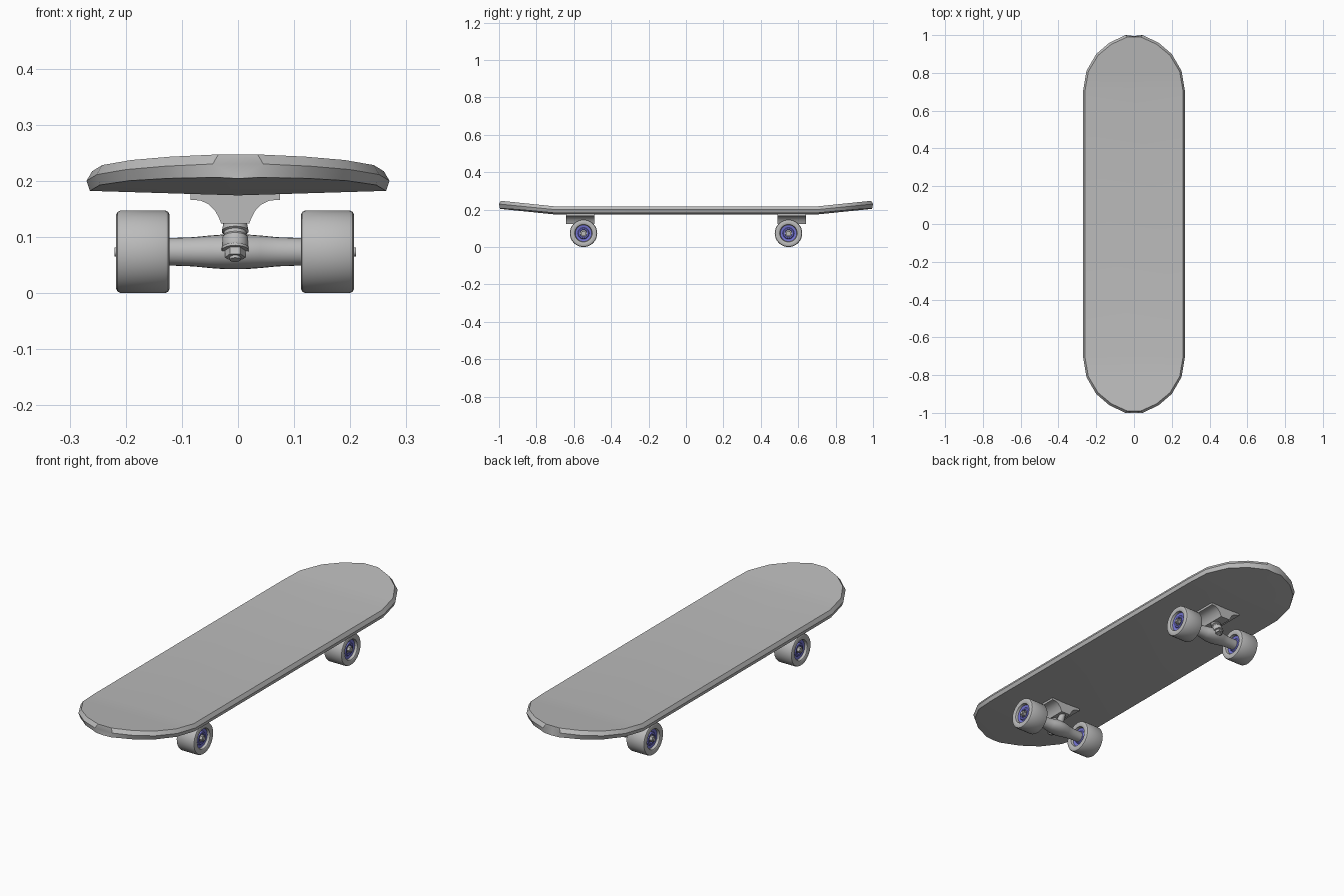
import bpy, bmesh, math
from mathutils import Vector, Matrix

cube = bpy.data.objects.get("Cube")
if cube:
    bpy.data.objects.remove(cube)


def material(name, color):
    m = bpy.data.materials.new(name)
    m.use_nodes = True
    m.diffuse_color = (*color, 1)
    m.node_tree.nodes["Principled BSDF"].inputs["Base Color"].default_value = (*color, 1)
    return m


GREY = material("light_grey", (0.5, 0.5, 0.5))
BLUE = material("hub_blue", (0.18, 0.18, 0.66))
parts = []


def loft(name, rings, mat, matrix=Matrix()):
    """Skin a list of equal-length rings and close both ends."""
    bm = bmesh.new()
    loops = [[bm.verts.new(matrix @ Vector(p)) for p in ring] for ring in rings]
    n = len(loops[0])
    for a, b in zip(loops, loops[1:]):
        for i in range(n):
            j = (i + 1) % n
            bm.faces.new((a[i], a[j], b[j], b[i]))
    bm.faces.new(loops[0])
    bm.faces.new(loops[-1])
    bmesh.ops.recalc_face_normals(bm, faces=bm.faces)
    mesh = bpy.data.meshes.new(name)
    bm.to_mesh(mesh)
    bm.free()
    mesh.materials.append(mat)
    obj = bpy.data.objects.new(name, mesh)
    bpy.context.collection.objects.link(obj)
    parts.append(obj)


def ellipse(x, ry, rz, cy=0, cz=0, n=24):
    turn = [math.tau * i / n for i in range(n)]
    return [(x, cy + ry * math.cos(t), cz + rz * math.sin(t)) for t in turn]


def lathe(name, profile, mat, matrix, n=24):
    """Turn (distance, radius) pairs around the local x axis."""
    loft(name, [ellipse(d, r, r, n=n) for d, r in profile], mat, matrix)


def along(start, end):
    """Matrix that lays the local x axis from start towards end."""
    start, end = Vector(start), Vector(end)
    turn = (end - start).to_track_quat('X', 'Z').to_matrix().to_4x4()
    return Matrix.Translation(start) @ turn


def mirrored(half):
    return half + [(-d, r) for d, r in reversed(half)]


# Deck: straight middle, rounded and upturned ends, rim widest at mid height
half_deck = [(0.7, 0.27), (0.81, 0.252), (0.9, 0.2), (0.96, 0.13), (1.0, 0.045)]
stations = [(-y, w) for y, w in reversed(half_deck)] + half_deck
rings = []
for y, w in stations:
    f = (abs(y) - 0.7) / 0.3
    side = math.copysign(f, y)
    rise = 0.03 * f
    yb, yt = y - 0.005 * side, y - 0.01 * side
    low = 0.175 + 0.026 * w + rise
    rings.append([(-w + 0.006, yb, low), (0, yb, 0.174 + rise), (w - 0.006, yb, low),
                  (w, y, 0.2 + rise), (w - 0.01, yt, 0.217 + rise),
                  (0, yt, 0.217 + rise), (-w + 0.01, yt, 0.217 + rise), (-w, y, 0.2 + rise)])
loft("deck", rings, GREY)

# Shared profiles
tyre = mirrored([(-0.03, 0.044), (-0.045, 0.047), (-0.0475, 0.051), (-0.0475, 0.066),
                 (-0.045, 0.071), (-0.04, 0.0735)])
hub = mirrored([(-0.03, 0.018), (-0.037, 0.02), (-0.037, 0.027), (-0.032, 0.031),
                (-0.034, 0.0435)])
half_plate = [(0.08, 0.182), (0.08, 0.166), (0.062, 0.165), (0.047, 0.158),
              (0.036, 0.147), (0.029, 0.134), (0.025, 0.124)]
plate = half_plate + [(-x, z) for x, z in reversed(half_plate)]
half_hanger = [(0.13, 0.024, 0.024), (0.075, 0.026, 0.026), (0.045, 0.033, 0.029),
               (0.018, 0.042, 0.031)]
hanger = half_hanger + [(-x, a, b) for x, a, b in reversed(half_hanger)]

X0, AXLE_Z = -0.005, 0.0735
for end, s in (("front", -1), ("rear", 1)):
    yc = 0.548 * s

    def at(y, z):
        return (X0, yc + s * y, z)

    # Base plate with a flared underside
    loft(end + "_base_plate",
         [[(X0 + x, yc + s * y, z) for x, z in plate] for y in (-0.06, 0.094)], GREY)

    # Hanger, thickest in the middle
    loft(end + "_hanger", [ellipse(x, a, b) for x, a, b in hanger], GREY,
         Matrix.Translation(at(0, AXLE_Z)))

    # Pivot arm on the inner side
    lathe(end + "_pivot", [(0, 0.022), (0.05, 0.014), (0.07, 0.012)], GREY,
          along(at(-0.005, 0.08), at(-0.045, 0.14)), 16)

    # Tilted kingpin with bushings, washer and nut
    pin = along(at(0.02, 0.13), at(0.052, 0.055))
    lathe(end + "_bushing", [(0, 0.02), (0.022, 0.024), (0.024, 0.02), (0.03, 0.02),
                             (0.034, 0.023), (0.05, 0.023), (0.054, 0.021)], GREY, pin)
    lathe(end + "_washer", [(0.054, 0.024), (0.059, 0.024)], GREY, pin)
    lathe(end + "_kingpin_nut", [(0.059, 0.018), (0.072, 0.018)], GREY, pin, 6)
    lathe(end + "_kingpin", [(0.05, 0.01), (0.077, 0.01)], GREY, pin, 12)

    # Axle, and a wheel with hub and nut on each side
    lathe(end + "_axle", [(-0.215, 0.008), (0.215, 0.008)], GREY,
          Matrix.Translation(at(0, AXLE_Z)), 12)
    for side, k in (("left", 1), ("right", -1)):
        spot = Matrix.Translation((X0 + k * 0.1645, yc, AXLE_Z))
        tag = end + "_" + side
        lathe(tag + "_wheel", tyre, GREY, spot, 32)
        lathe(tag + "_hub", hub, BLUE, spot, 32)
        lathe(tag + "_axle_nut", [(k * 0.025, 0.014), (k * 0.046, 0.014)], GREY, spot, 6)

# Smooth shading with sharp edges kept
bpy.ops.object.select_all(action='DESELECT')
for obj in parts:
    obj.select_set(True)
bpy.context.view_layer.objects.active = parts[0]
bpy.ops.object.shade_smooth_by_angle(angle=math.radians(35))
